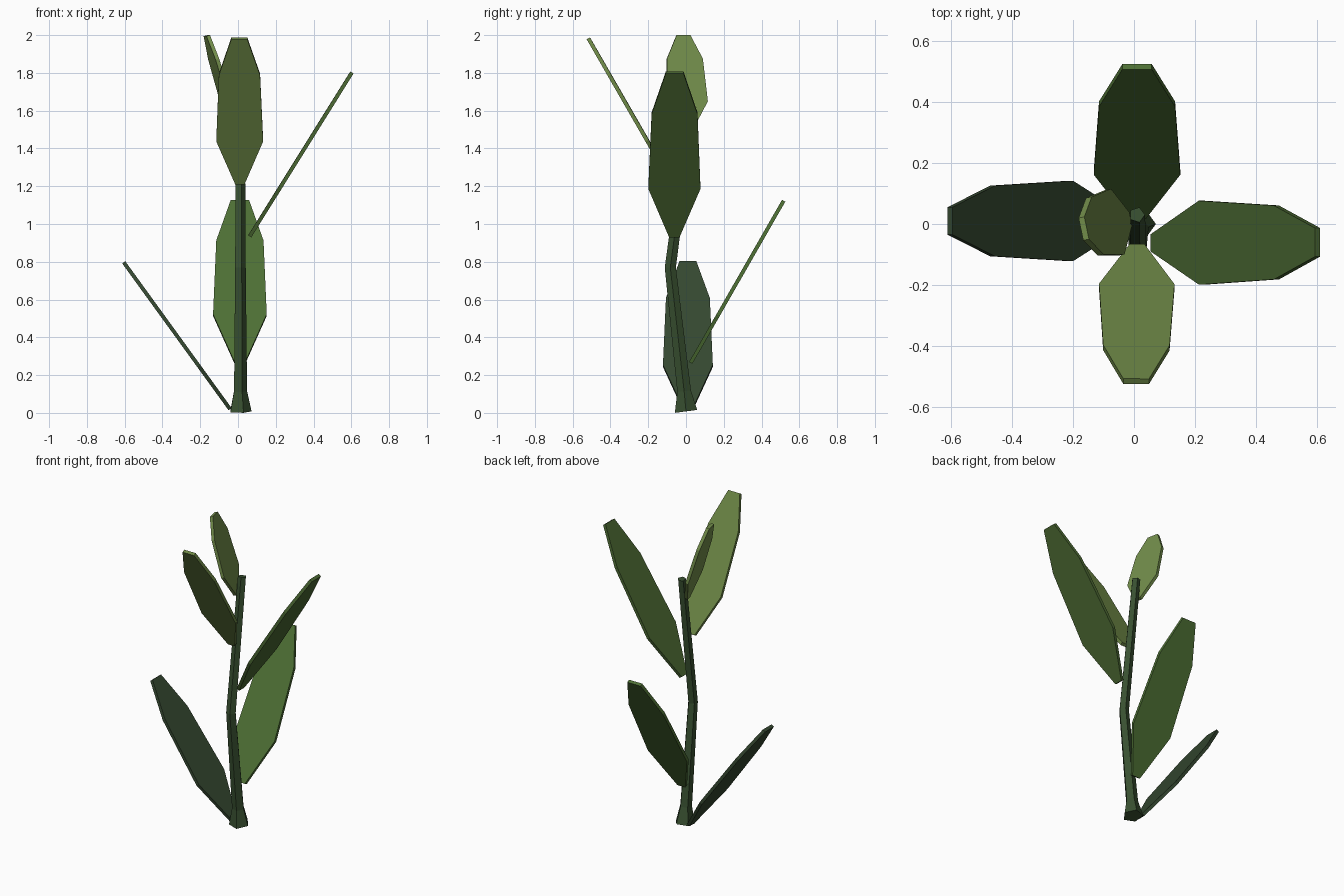
import bpy, bmesh, math
from mathutils import Vector

if "Cube" in bpy.data.objects:
    bpy.data.objects.remove(bpy.data.objects["Cube"])


def finish(name, bm, color):
    bmesh.ops.recalc_face_normals(bm, faces=bm.faces)
    mesh = bpy.data.meshes.new(name)
    bm.to_mesh(mesh)
    bm.free()
    obj = bpy.data.objects.new(name, mesh)
    bpy.context.collection.objects.link(obj)
    mat = bpy.data.materials.new(name + "_colour")
    mat.diffuse_color = (*color, 1)
    mat.use_nodes = True
    mat.node_tree.nodes["Principled BSDF"].inputs["Base Color"].default_value = mat.diffuse_color
    mesh.materials.append(mat)
    return obj


def loft(bm, rings):
    for a, b in zip(rings, rings[1:]):
        n = len(a)
        for i in range(n):
            j = (i + 1) % n
            bm.faces.new((a[i], a[j], b[j], b[i]))
    bm.faces.new(rings[0][::-1])
    bm.faces.new(rings[-1])


# Stem: five-sided bent stalk with a flared foot (y, z, radius, slope of ring)
bm = bmesh.new()
rings = []
for y, z, r, slope in [(0.0, 0.008, 0.062, 0.13), (-0.01, 0.115, 0.038, 0.12),
                       (-0.083, 0.77, 0.031, 0.0), (0.03, 1.62, 0.026, -0.13)]:
    ring = []
    for i in range(5):
        a = math.tau * i / 5
        dy = r * math.sin(a)
        ring.append(bm.verts.new((0.01 + r * math.cos(a), y + dy, z + slope * dy)))
    rings.append(ring)
loft(bm, rings)
finish("stem", bm, (0.04, 0.08, 0.03))

# Leaf outline: (fraction along the length, fraction of the half width)
OUTLINE = [(0.0, 0.2), (0.295, 1.0), (0.75, 0.88), (1.0, 0.34)]
THICK = 0.02


def leaf(name, base, tip, half_width, color):
    base, tip = Vector(base), Vector(tip)
    axis = tip - base
    side = axis.cross(Vector((0, 0, 1))).normalized()
    normal = side.cross(axis).normalized() * THICK / 2
    points = [base + axis * t - side * w * half_width for t, w in OUTLINE]
    points += [base + axis * t + side * w * half_width for t, w in reversed(OUTLINE)]
    bm = bmesh.new()
    loft(bm, [[bm.verts.new(p + normal * s) for p in points] for s in (-1, 1)])
    finish(name, bm, color)


# Leaves, from the lowest to the highest
leaf("left_leaf", (-0.042, 0.01, 0.02), (-0.605, 0.01, 0.797), 0.132, (0.035, 0.065, 0.03))
leaf("back_leaf", (0.01, 0.025, 0.265), (0.01, 0.517, 1.123), 0.142, (0.075, 0.16, 0.035))
leaf("right_leaf", (0.062, -0.062, 0.935), (0.603, -0.06, 1.802), 0.138, (0.065, 0.13, 0.03))
leaf("front_leaf", (0.01, -0.075, 1.215), (0.007, -0.517, 1.983), 0.124, (0.15, 0.24, 0.06))
leaf("top_leaf", (-0.02, 0.015, 1.5), (-0.165, -0.015, 1.997), 0.11, (0.17, 0.27, 0.07))
